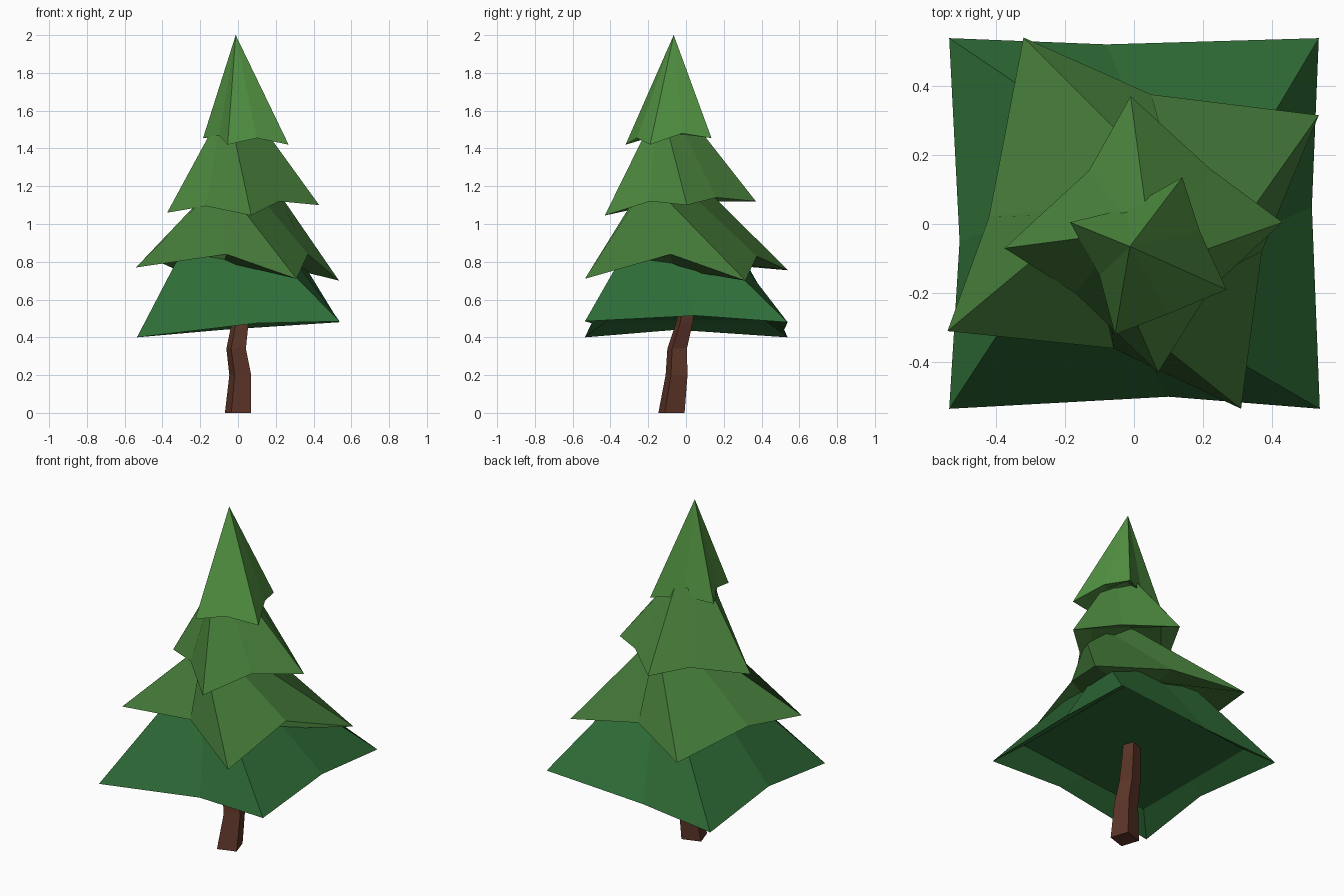
import bpy, bmesh, math
from mathutils import Vector

if "Cube" in bpy.data.objects:
    bpy.data.objects.remove(bpy.data.objects["Cube"])


def finish(name, bm, color):
    bmesh.ops.remove_doubles(bm, verts=bm.verts, dist=0.0005)
    bmesh.ops.recalc_face_normals(bm, faces=bm.faces)
    me = bpy.data.meshes.new(name)
    bm.to_mesh(me)
    bm.free()
    mat = bpy.data.materials.new(name + "_colour")
    mat.diffuse_color = (*color, 1)
    mat.use_nodes = True
    mat.node_tree.nodes["Principled BSDF"].inputs["Base Color"].default_value = mat.diffuse_color
    me.materials.append(mat)
    ob = bpy.data.objects.new(name, me)
    bpy.context.collection.objects.link(ob)


def loft(bm, rings):
    """Skin equal-length rings and cap both ends."""
    vs = [[bm.verts.new(p) for p in r] for r in rings]
    n = len(vs[0])
    for a, b in zip(vs, vs[1:]):
        for i in range(n):
            j = (i + 1) % n
            bm.faces.new((a[i], a[j], b[j], b[i]))
    return vs


def tier(name, base, centre, radius, twist, inset, lift, color):
    """Skirt of branches: corner/middle rim, twisted top ring, recessed underside."""
    rim = [Vector(p) for p in base]
    top_c = Vector(centre)
    mean = sum(rim[::2], Vector()) / 4
    top, inner = [], []
    for i, p in enumerate(rim):
        a = math.atan2(p.y - mean.y, p.x - mean.x) + math.radians(twist)
        r = radius * (0.8 if i % 2 else 1)
        top.append(top_c + Vector((r * math.cos(a), r * math.sin(a), 0)))
    for p in rim[::2]:
        q = mean.lerp(p, inset)
        inner.append(Vector((q.x, q.y, p.z + lift)))
    under = []
    for i in range(4):
        under += [inner[i], (inner[i] + inner[(i + 1) % 4]) / 2]
    bm = bmesh.new()
    vs = loft(bm, [under, rim, top])
    bm.faces.new(vs[0][::-1])
    if radius > 0:
        bm.faces.new(vs[-1])
    finish(name, bm, color)


# Foliage tiers: rim runs counter-clockwise, corner then middle
tier("bottom_branches",
     [(.535, .538, .48), (-.08, .52, .44), (-.535, .538, .40), (-.505, -.05, .44),
      (-.535, -.535, .40), (.10, -.50, .475), (.538, -.535, .485), (.515, .05, .515)],
     (0, -.02, .95), .26, -28, .78, .09, (.028, .15, .038))
tier("lower_middle_branches",
     [(.535, .315, .70), (.05, .375, .83), (-.32, .54, .755), (-.42, .02, .80),
      (-.54, -.31, .77), (-.06, -.36, .84), (.31, -.535, .71), (.37, -.08, .84)],
     (.03, -.07, 1.2), .19, -62, .65, .06, (.06, .20, .042))
tier("upper_middle_branches",
     [(.43, .005, 1.10), (.22, .16, 1.14), (-.01, .37, 1.12), (-.13, .155, 1.12),
      (-.375, -.07, 1.06), (-.17, -.20, 1.095), (.07, -.43, 1.045), (.22, -.19, 1.12)],
     (0, -.07, 1.52), .13, -20, .65, .06, (.075, .25, .05))
tier("top_branches",
     [(.14, .135, 1.455), (-.02, .045, 1.47), (-.185, .005, 1.455), (-.10, -.15, 1.47),
      (-.055, -.32, 1.42), (.10, -.26, 1.455), (.268, -.19, 1.42), (.19, -.02, 1.48)],
     (-.012, -.065, 2.0), 0, 0, .7, .04, (.085, .29, .055))

# Crooked square trunk: centre x, centre y, z, side
path = [(0, -.077, 0, .11), (.012, -.05, .2, .092), (-.01, -.047, .34, .082),
        (.012, -.008, .48, .07), (.02, .01, .6, .066)]
rings = []
for x, y, z, s in path:
    r = s / math.sqrt(2)
    rings.append([(x + r * math.cos(a), y + r * math.sin(a), z)
                  for a in (math.radians(-27 + 90 * k) for k in range(4))])
bm = bmesh.new()
vs = loft(bm, rings)
bm.faces.new(vs[0][::-1])
bm.faces.new(vs[-1])
finish("trunk", bm, (.11, .036, .021))
